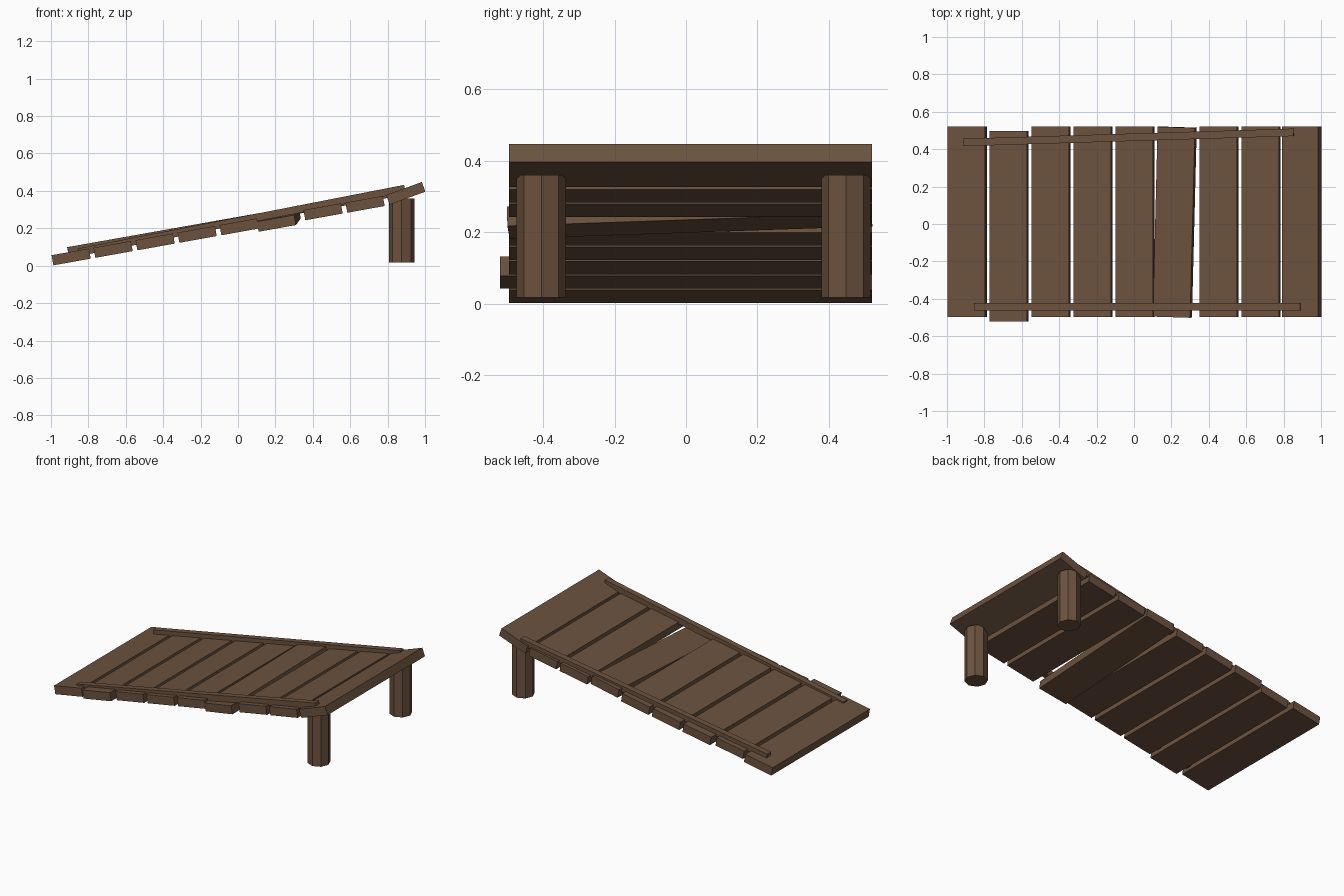
import bpy
import math
from mathutils import Vector, Matrix, Euler

if "Cube" in bpy.data.objects:
    bpy.data.objects.remove(bpy.data.objects["Cube"])

wood = bpy.data.materials.new("brown_wood")
wood.diffuse_color = (0.150, 0.085, 0.049, 1)
wood.use_nodes = True
wood.node_tree.nodes["Principled BSDF"].inputs["Base Color"].default_value = wood.diffuse_color


def finish(name):
    ob = bpy.context.object
    ob.name = name
    ob.data.materials.append(wood)
    return ob


def box(name, matrix, size):
    bpy.ops.mesh.primitive_cube_add(size=1)
    ob = finish(name)
    ob.data.transform(matrix @ Matrix.Diagonal((*size, 1)))
    return ob


def plank(name, x, y, z, pitch, roll=0.0, yaw=0.0):
    rot = Euler((math.radians(roll), math.radians(-pitch), math.radians(yaw)), 'XYZ')
    box(name, Matrix.Translation((x, y, z)) @ rot.to_matrix().to_4x4(), (0.203, 1.016, 0.055))


def rail(name, a, b, width=0.04, thick=0.04):
    # beam whose top centre line runs from a to b
    a, b = Vector(a), Vector(b)
    d = (b - a).normalized()
    side = Vector((0, 0, 1)).cross(d).normalized()
    up = d.cross(side)
    rot = Matrix((d, side, up)).transposed().to_4x4()
    mid = (a + b) / 2 - up * thick / 2
    box(name, Matrix.Translation(mid) @ rot, ((b - a).length, width, thick))


# sloping deck planks, one shifted and one twisted loose
for i in range(8):
    x = -0.892 + i * 0.2245
    z = 0.047 + 0.179 * (x + 0.892)
    if i == 5:
        plank("loose_plank", 0.218, 0.01, 0.244, 10.2, roll=2.0, yaw=-1.8)
    else:
        plank(f"deck_plank_{i + 1}", x, -0.012 if i == 1 else 0.012, z, 10.2)

# steeper plank at the top end
plank("top_plank", 0.897, 0.012, 0.387, 20)

# thin rails lying over the planks
rail("front_rail", (-0.855, -0.443, 0.092), (0.888, -0.443, 0.432))
rail("back_rail", (-0.913, 0.436, 0.099), (0.852, 0.49, 0.412))

# octagonal legs
for name, y in (("front_leg", -0.405), ("back_leg", 0.448)):
    bpy.ops.mesh.primitive_cylinder_add(vertices=8, radius=0.069, depth=0.343,
                                        location=(0.875, y, 0.1885))
    finish(name)
